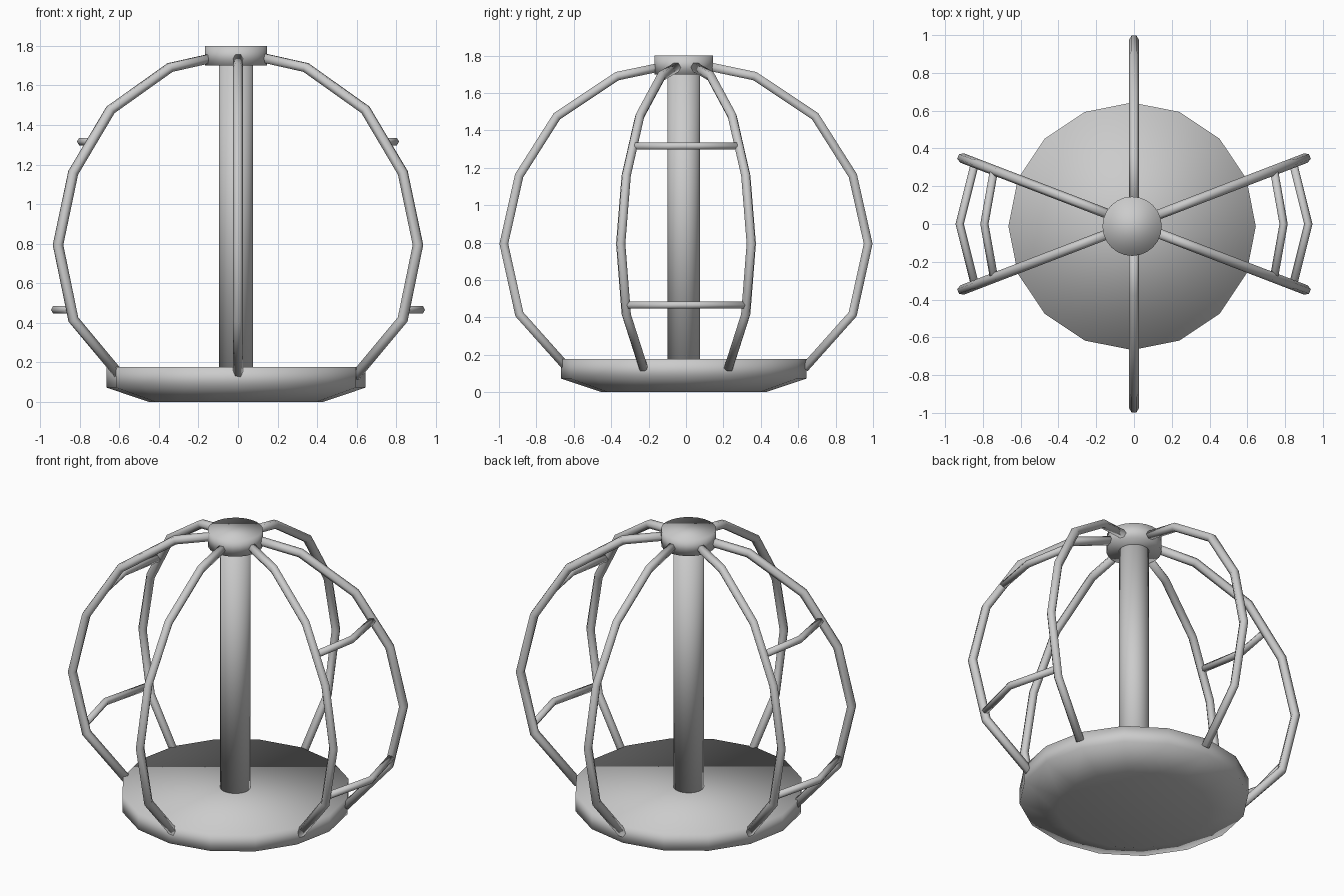
import bpy, bmesh, math
from mathutils import Vector

if "Cube" in bpy.data.objects:
    bpy.data.objects.remove(bpy.data.objects["Cube"])

CX, CY = -0.01, -0.012  # the disc, pole and hub sit slightly off centre


def finish(name, bm):
    bmesh.ops.recalc_face_normals(bm, faces=bm.faces)
    for f in bm.faces:
        f.smooth = True
    mesh = bpy.data.meshes.new(name)
    bm.to_mesh(mesh)
    bm.free()
    ob = bpy.data.objects.new(name, mesh)
    bpy.context.collection.objects.link(ob)
    return ob


def bridge(bm, rings):
    """Skin a list of vertex rings and cap both ends."""
    n = len(rings[0])
    for a, b in zip(rings, rings[1:]):
        for i in range(n):
            j = (i + 1) % n
            bm.faces.new((a[i], a[j], b[j], b[i]))
    bm.faces.new(rings[0])
    bm.faces.new(rings[-1])


def lathe(name, profile, sides):
    bm = bmesh.new()
    rings = []
    for r, z in profile:
        angles = [2 * math.pi * i / sides for i in range(sides)]
        rings.append([bm.verts.new((CX + r * math.cos(a), CY + r * math.sin(a), z)) for a in angles])
    bridge(bm, rings)
    return finish(name, bm)


def tube(name, path, normal, radius, phase):
    """Hexagonal mitred tube along a planar path; normal is the plane's normal."""
    bm = bmesh.new()
    pts = [Vector(p) for p in path]
    rings = []
    for i, p in enumerate(pts):
        d_in = (p - pts[max(i - 1, 0)]).normalized()
        d_out = (pts[min(i + 1, len(pts) - 1)] - p).normalized()
        tangent = (d_in + d_out).normalized()
        side = normal.cross(tangent)
        ref = d_in if i else d_out
        widen = 1 / max(tangent.dot(ref), 0.3)
        ring = []
        for k in range(6):
            a = phase + k * math.pi / 3
            ring.append(bm.verts.new(p + normal * radius * math.cos(a)
                                     + side * radius * widen * math.sin(a)))
        rings.append(ring)
    bridge(bm, rings)
    return finish(name, bm)


# Floor disc, centre pole and top hub
lathe("floor_disc", [(0.438, 0.0), (0.655, 0.073), (0.655, 0.177)], 16)
lathe("centre_pole", [(0.087, 0.17), (0.087, 1.72)], 24)
lathe("top_hub", [(0.157, 1.70), (0.157, 1.80)], 24)

# Six curved cage bars: (radius, height) path
bar = [(0.13, 1.74), (0.368, 1.69), (0.69, 1.476), (0.892, 1.158),
       (0.974, 0.794), (0.891, 0.417), (0.633, 0.128)]
SPREAD = 21
for n, deg in enumerate((SPREAD, 90, 180 - SPREAD, 180 + SPREAD, 270, 360 - SPREAD)):
    c, s = math.cos(math.radians(deg)), math.sin(math.radians(deg))
    tube(f"cage_bar_{n + 1}", [(r * c, r * s, z) for r, z in bar],
         Vector((-s, c, 0)), 0.0265, 0)

# Bent hand rails joining each side pair of bars: height, bar radius, middle x
c, s = math.cos(math.radians(SPREAD)), math.sin(math.radians(SPREAD))
for level, z, r, mid in (("lower", 0.466, 0.902, 0.923), ("upper", 1.316, 0.794, 0.792)):
    for side, m in (("right", 1), ("left", -1)):
        tube(f"{level}_rail_{side}",
             [(m * r * c, -r * s, z), (m * mid, 0, z), (m * r * c, r * s, z)],
             Vector((0, 0, 1)), 0.0215, math.pi / 2)
